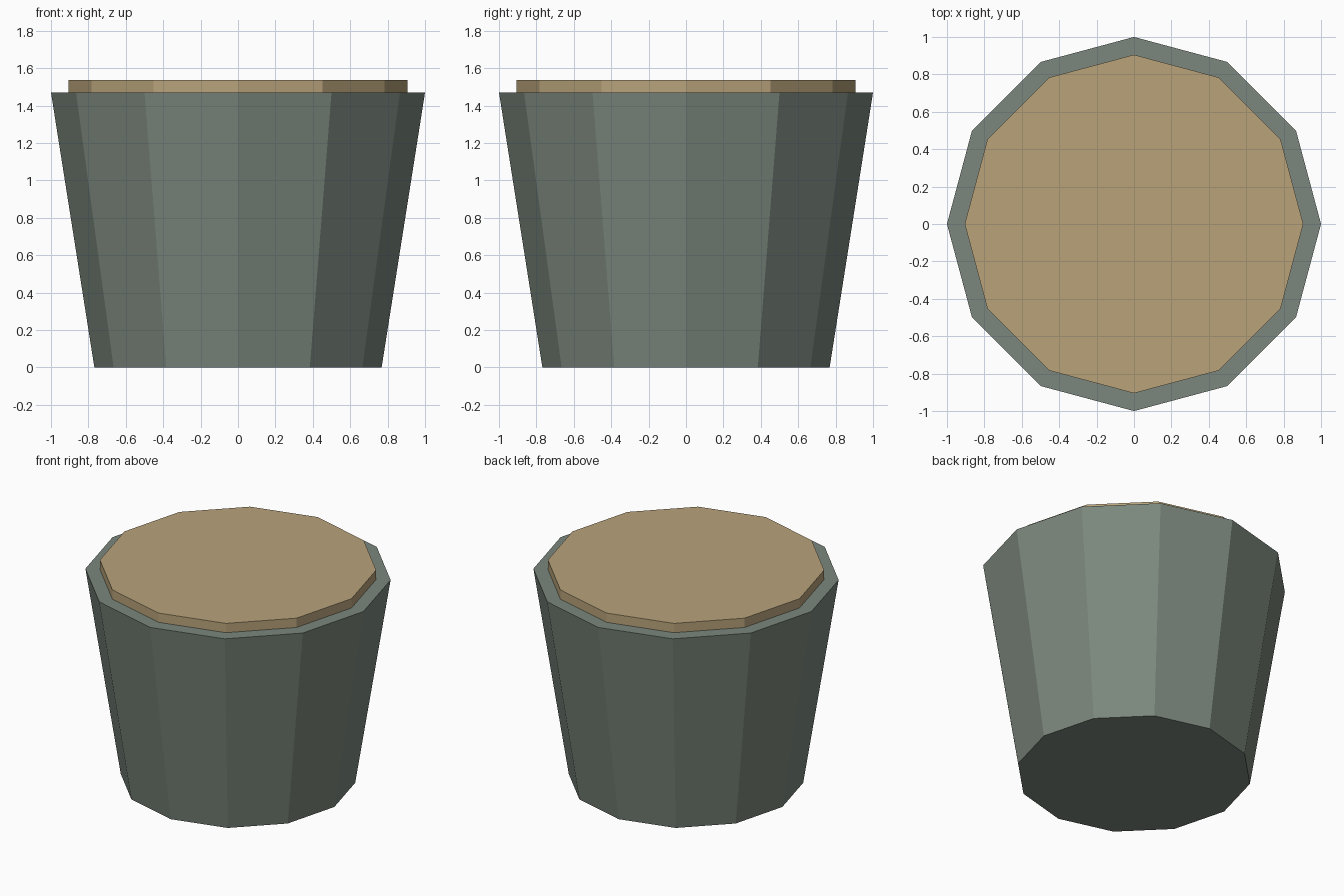
import bpy

cube = bpy.data.objects.get("Cube")
if cube:
    bpy.data.objects.remove(cube, do_unlink=True)

SIDES = 12


def make_material(name, rgb):
    mat = bpy.data.materials.new(name)
    mat.use_nodes = True
    color = (*rgb, 1.0)
    mat.diffuse_color = color
    mat.node_tree.nodes["Principled BSDF"].inputs["Base Color"].default_value = color
    return mat


def tapered_drum(name, r_bottom, r_top, z_bottom, z_top, mat):
    bpy.ops.mesh.primitive_cone_add(
        vertices=SIDES, radius1=r_bottom, radius2=r_top,
        depth=z_top - z_bottom, location=(0, 0, (z_bottom + z_top) / 2))
    obj = bpy.context.object
    obj.name = name
    obj.data.materials.append(mat)
    return obj


grey_green = make_material("grey green", (0.20, 0.245, 0.205))
tan = make_material("tan", (0.48, 0.365, 0.195))

# Tapered tub body
tapered_drum("tub_body", 0.768, 1.0, 0.0, 1.47, grey_green)

# Flat disc sitting on the rim
tapered_drum("lid", 0.905, 0.905, 1.47, 1.537, tan)
